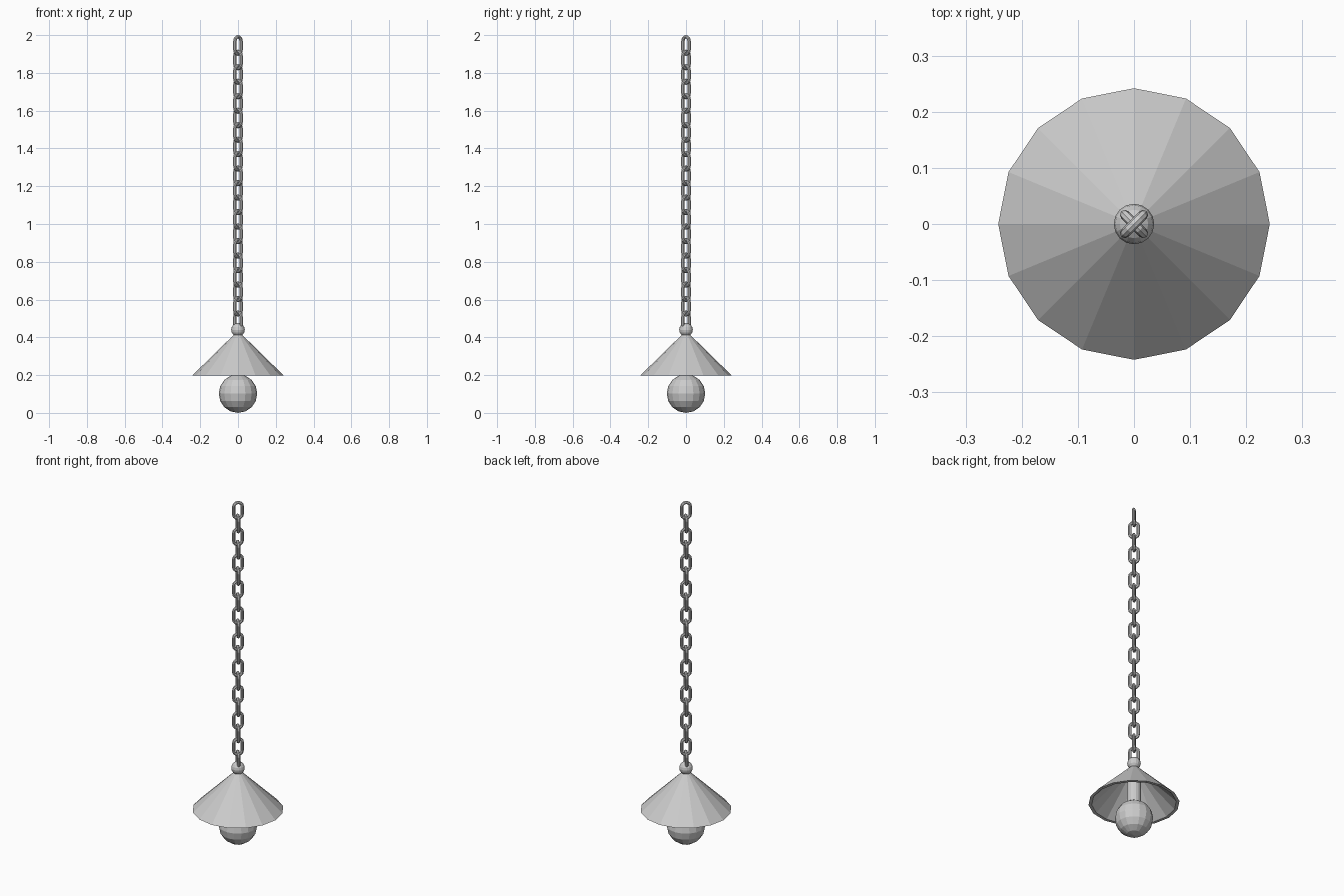
import bpy, bmesh
from math import pi, sin, cos
from mathutils import Vector

if "Cube" in bpy.data.objects:
    bpy.data.objects.remove(bpy.data.objects["Cube"])


def make_object(name, bm):
    bmesh.ops.recalc_face_normals(bm, faces=bm.faces)
    mesh = bpy.data.meshes.new(name)
    bm.to_mesh(mesh)
    bm.free()
    obj = bpy.data.objects.new(name, mesh)
    bpy.context.collection.objects.link(obj)
    return obj


def lathe(name, profile, sides=16):
    """Revolve a closed (radius, z) profile; zero radius makes a tip."""
    bm = bmesh.new()
    rings = []
    for r, z in profile:
        if r == 0:
            rings.append([bm.verts.new((0, 0, z))] * sides)
        else:
            rings.append([bm.verts.new((r * cos(2 * pi * i / sides),
                                        r * sin(2 * pi * i / sides), z)) for i in range(sides)])
    for a, b in zip(rings, rings[1:]):
        for i in range(sides):
            j = (i + 1) % sides
            bm.faces.new(list(dict.fromkeys((a[i], a[j], b[j], b[i]))))
    return make_object(name, bm)


def ball(name, radius, height, z):
    n = 8
    return lathe(name, [(0 if i in (0, n) else radius * sin(pi * i / n),
                         z - height * cos(pi * i / n)) for i in range(n + 1)])


def link_mesh(bend=0.023, straight=0.0232, tube=0.009, arc=6, sides=8):
    """Stadium-shaped chain link standing in the xz plane."""
    bm = bmesh.new()
    path = []
    for half in (0, 1):
        for i in range(arc + 1):
            a = pi * half + pi * i / arc
            n = Vector((cos(a), 0, sin(a)))
            path.append((n * bend + Vector((0, 0, straight * (1 - 2 * half))), n))
    rings = []
    for p, n in path:
        rings.append([bm.verts.new(p + n * tube * cos(2 * pi * k / sides)
                                   + Vector((0, tube * sin(2 * pi * k / sides), 0)))
                      for k in range(sides)])
    for i in range(len(rings)):
        a, b = rings[i], rings[(i + 1) % len(rings)]
        for k in range(sides):
            m = (k + 1) % sides
            bm.faces.new((a[k], a[m], b[m], b[k]))
    return make_object("chain_link", bm)


# Chain: links alternate between the two diagonal planes
first = link_mesh()
for i in range(20):
    link = first if i == 0 else bpy.data.objects.new("chain_link", first.data)
    if i:
        bpy.context.collection.objects.link(link)
    link.location.z = 1.945 - i * 0.0767
    link.rotation_euler.z = pi / 4 if i % 2 == 0 else -pi / 4

# Small ball joining chain and shade
ball("shade_finial", 0.036, 0.036, 0.44)

# Hollow conical shade with a thin rim
lathe("lamp_shade", [(0, 0.435), (0.242, 0.198), (0.225, 0.198), (0, 0.418)])

# Socket stem and bulb
lathe("bulb_socket", [(0, 0.18), (0.037, 0.18), (0.037, 0.39), (0, 0.39)])
ball("bulb", 0.102, 0.102, 0.102)
